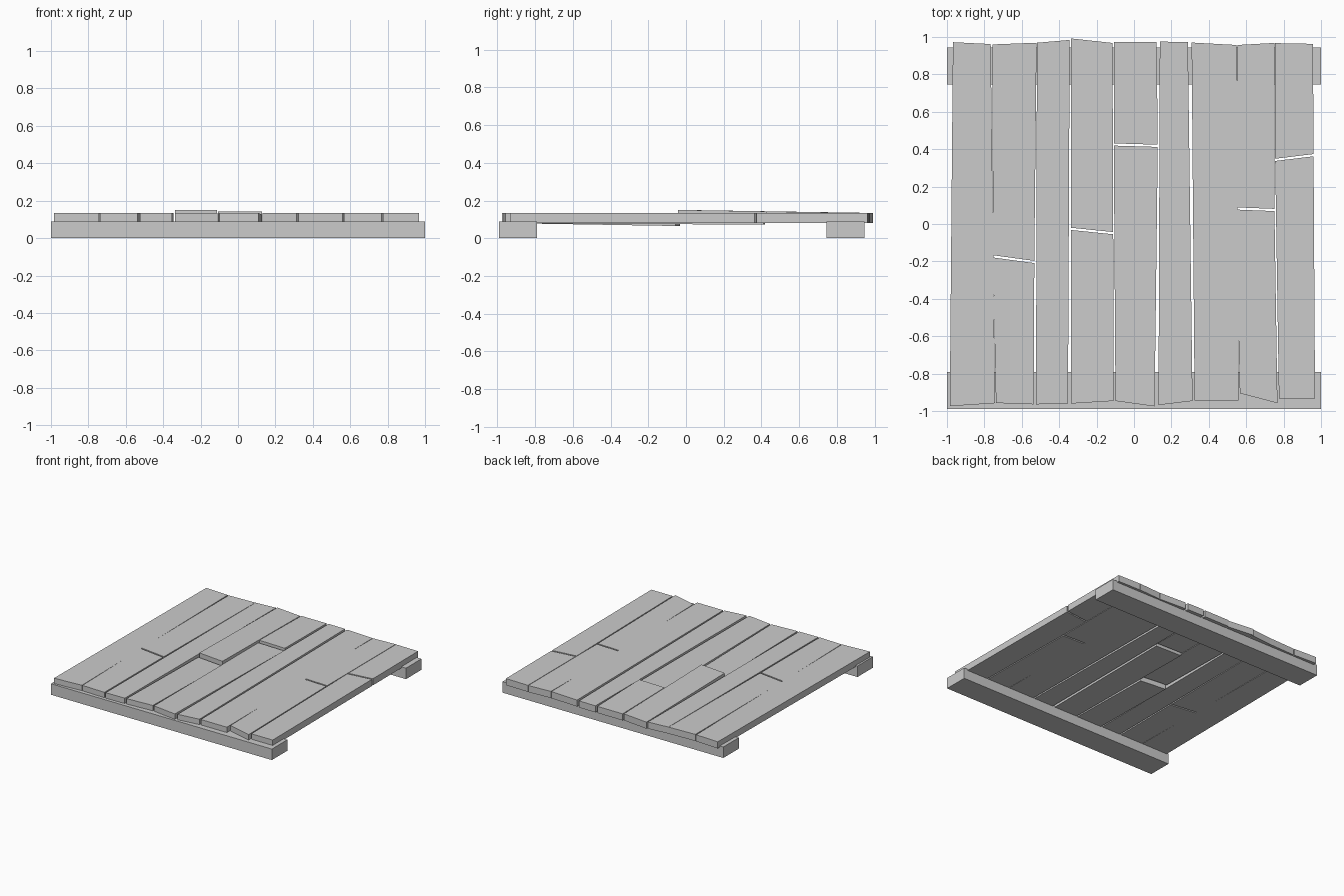
import bpy, bmesh

if "Cube" in bpy.data.objects:
    bpy.data.objects.remove(bpy.data.objects["Cube"])

BOTTOM, TOP, GAP = 0.08, 0.134, 0.006


def prism(name, corners, zs):
    """Slab from four plan corners (counter-clockwise), each with its own (bottom, top)."""
    bm = bmesh.new()
    low = [bm.verts.new((x, y, z[0])) for (x, y), z in zip(corners, zs)]
    high = [bm.verts.new((x, y, z[1])) for (x, y), z in zip(corners, zs)]
    bm.faces.new(low[::-1])
    bm.faces.new(high)
    for i in range(4):
        j = (i + 1) % 4
        bm.faces.new((low[i], low[j], high[j], high[i]))
    mesh = bpy.data.meshes.new(name)
    bm.to_mesh(mesh)
    bm.free()
    ob = bpy.data.objects.new(name, mesh)
    bpy.context.collection.objects.link(ob)


def board(name, front, back, front_dz=0.0, back_dz=0.0):
    """Board between a front and back edge (x0, y0, x1, y1), with a lift at each end."""
    corners = [front[:2], front[2:], back[2:], back[:2]]
    zf = (BOTTOM + front_dz, TOP + front_dz)
    zb = (BOTTOM + back_dz, TOP + back_dz)
    prism(name, corners, [zf, zf, zb, zb])


# Cross beams
for name, y0, y1 in (("front_beam", -0.99, -0.79), ("rear_beam", 0.745, 0.945)):
    prism(name, [(-1, y0), (1, y0), (1, y1), (-1, y1)], [(0, 0.09)] * 4)

# Planks: front edge, back edge, optional split edge, drop of front piece, lift of back piece
planks = [
    ((-0.985, -0.974, -0.743, -0.958), (-0.968, 0.972, -0.766, 0.962), None, 0, 0),
    ((-0.738, -0.957, -0.536, -0.964), (-0.757, 0.960, -0.521, 0.969), (-0.754, -0.173, -0.533, -0.203), 0, 0),
    ((-0.524, -0.964, -0.353, -0.961), (-0.519, 0.969, -0.344, 0.984), None, 0, 0),
    ((-0.338, -0.960, -0.109, -0.946), (-0.337, 0.992, -0.115, 0.968), (-0.337, -0.026, -0.111, -0.049), -0.015, 0.016),
    ((-0.099, -0.946, 0.110, -0.975), (-0.108, 0.974, 0.121, 0.974), (-0.108, 0.425, 0.127, 0.418), -0.008, 0.008),
    ((0.131, -0.968, 0.313, -0.946), (0.138, 0.975, 0.288, 0.973), None, 0, 0),
    ((0.324, -0.944, 0.560, -0.944), (0.308, 0.970, 0.549, 0.957), None, 0, 0),
    ((0.566, -0.905, 0.767, -0.958), (0.554, 0.957, 0.751, 0.968), (0.545, 0.083, 0.751, 0.075), 0, 0),
    ((0.775, -0.934, 0.968, -0.934), (0.755, 0.967, 0.957, 0.963), (0.755, 0.343, 0.960, 0.368), 0, 0),
]
for i, (front, back, split, drop, lift) in enumerate(planks, 1):
    if split is None:
        board(f"plank_{i}", front, back)
        continue
    x0, y0, x1, y1 = split
    board(f"plank_{i}_front", front, (x0, y0 - GAP, x1, y1 - GAP), 0, drop)
    board(f"plank_{i}_back", (x0, y0 + GAP, x1, y1 + GAP), back, lift, 0)
